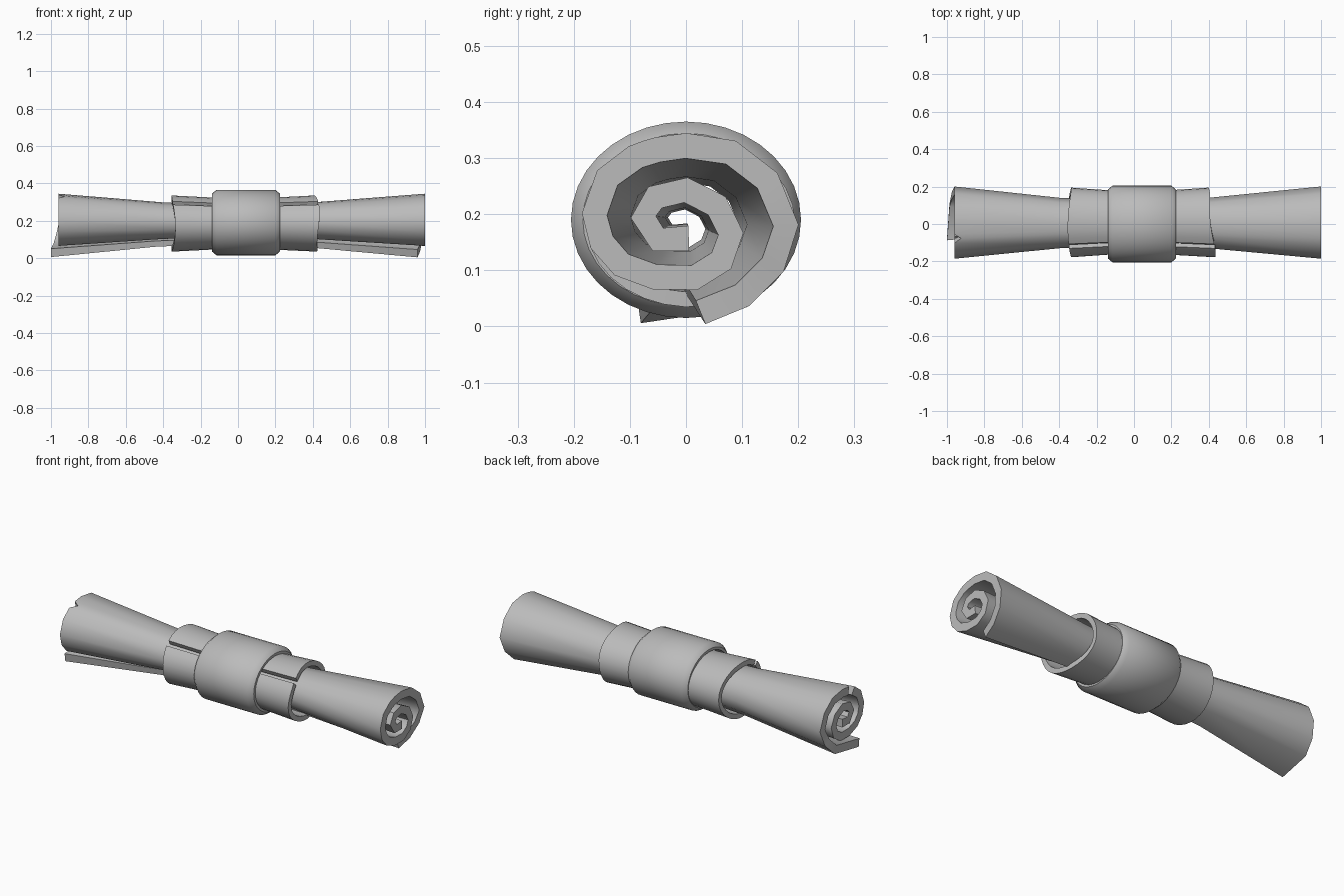
import bpy, bmesh, math
from mathutils import Vector

cube = bpy.data.objects.get("Cube")
if cube:
    bpy.data.objects.remove(cube, do_unlink=True)

grey = bpy.data.materials.new("plain_grey")
grey.use_nodes = True
COLOUR = (0.5, 0.5, 0.5, 1)
grey.diffuse_color = COLOUR
grey.node_tree.nodes["Principled BSDF"].inputs["Base Color"].default_value = COLOUR


def loft(name, sections, capped=True):
    """Join equal closed loops of points; capped loops are thin strips."""
    bm = bmesh.new()
    rows = [[bm.verts.new(p) for p in sec] for sec in sections]
    n = len(rows[0])
    pairs = list(zip(rows, rows[1:]))
    if not capped:
        pairs.append((rows[-1], rows[0]))
    for a, b in pairs:
        for i in range(n):
            j = (i + 1) % n
            bm.faces.new((a[i], a[j], b[j], b[i]))
    if capped:
        for row in (rows[0], rows[-1]):
            for i in range(n // 2 - 1):
                bm.faces.new((row[i], row[i + 1], row[n - 2 - i], row[n - 1 - i]))
    bmesh.ops.recalc_face_normals(bm, faces=bm.faces)
    mesh = bpy.data.meshes.new(name)
    bm.to_mesh(mesh)
    bm.free()
    mesh.materials.append(grey)
    obj = bpy.data.objects.new(name, mesh)
    bpy.context.collection.objects.link(obj)
    bpy.ops.object.select_all(action='DESELECT')
    obj.select_set(True)
    bpy.context.view_layer.objects.active = obj
    bpy.ops.object.shade_smooth_by_angle(angle=math.radians(46))
    return obj


def strip(path, thickness):
    """Give an open (y, z) path a thickness; returns a closed outline."""
    pts = [Vector(p) for p in path]
    outer, inner = [], []
    for i, p in enumerate(pts):
        d = (pts[min(i + 1, len(pts) - 1)] - pts[max(i - 1, 0)]).normalized()
        normal = Vector((d.y, -d.x)) * thickness / 2
        outer.append(p + normal)
        inner.append(p - normal)
    return outer + inner[::-1]


# Rolled sheet: a spiral cross-section, narrow at the waist, flared at the ends
CZ = 0.19
spiral = [(0.10, 0.055), (0.155, 0.11), (0.178, 0.18), (0.145, 0.26),
          (0.08, 0.31), (0.0, 0.322), (-0.05, 0.315), (-0.07, 0.309),
          (-0.09, 0.302), (-0.14, 0.265), (-0.163, 0.2), (-0.15, 0.15),
          (-0.115, 0.11), (-0.055, 0.088), (0.015, 0.087), (0.063, 0.117),
          (0.08, 0.165), (0.055, 0.215), (0.0, 0.243), (-0.055, 0.23),
          (-0.076, 0.195), (-0.05, 0.155), (0.005, 0.157)]
NICK = 8
sections = []
for x, s in ((-0.96, 1), (-0.4, 0.7), (0, 0.6), (0.4, 0.7), (1, 1)):
    # the free edge runs slightly askew along the roll
    free_edge = (-0.03 + 0.056 * x, 0.025)
    path = [free_edge] + spiral
    if x < 0:
        path[0] = (free_edge[0], 0.028)
    outline = strip(path, 0.045)
    n = len(path)
    row = []
    for k, p in enumerate(outline):
        i = min(k, 2 * n - 1 - k)
        px = x - 0.04 * max(0, 1 - i / 3)
        if x < -0.9 and i == NICK:
            px += 0.035
        row.append((px, p.x * s, CZ + (p.y - CZ) * s))
    sections.append(row)
loft("rolled_sheet", sections)

# Split sleeve around the waist, open along a slit at the upper front
SEG = 30
START, END = math.radians(138), math.radians(489)
angles = [START + (END - START) * i / SEG for i in range(SEG + 1)]
sections = []
for x, s in ((-0.345, 1), (-0.14, 0.92), (0.22, 0.93), (0.415, 1)):
    path = [(0.008 + 0.173 * s * math.cos(a), 0.185 + 0.137 * s * math.sin(a))
            for a in angles]
    row = []
    for k, p in enumerate(strip(path, 0.027)):
        a = angles[min(k, 2 * SEG + 1 - k)]
        wave = 0
        if x > 0.4:
            wave = -0.018 * math.cos(a) + 0.006 * math.sin(3 * a)
        elif x < -0.3:
            wave = 0.01 * math.cos(2 * a - 0.3)
        row.append((x + wave, p.x, p.y))
    sections.append(row)
loft("split_sleeve", sections)

# Oval band with chamfered rims
profile = [(-0.14, 0.021), (-0.115, 0), (0.2, 0), (0.225, 0.021),
           (0.225, 0.035), (-0.14, 0.035)]
sections = []
for i in range(36):
    a = math.tau * i / 36
    sections.append([(x, (0.205 - d) * math.cos(a), CZ + (0.175 - d) * math.sin(a))
                     for x, d in profile])
loft("oval_band", sections, capped=False)
